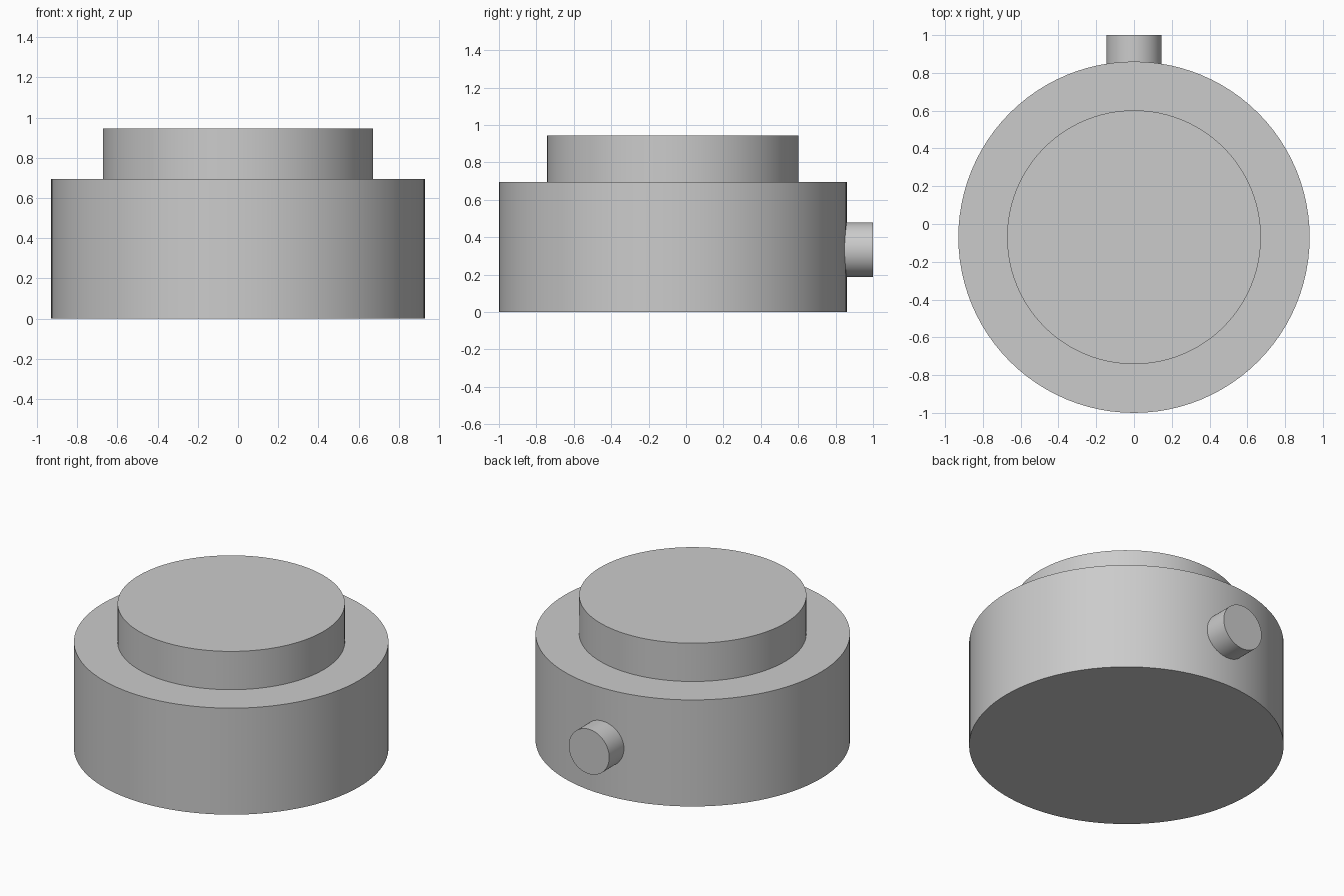
import bpy
import math

if "Cube" in bpy.data.objects:
    bpy.data.objects.remove(bpy.data.objects["Cube"], do_unlink=True)

grey = bpy.data.materials.new("light_grey")
grey.use_nodes = True
colour = (0.6, 0.6, 0.6, 1)
grey.diffuse_color = colour
grey.node_tree.nodes["Principled BSDF"].inputs["Base Color"].default_value = colour

CENTRE_Y = -0.07


def cylinder(name, radius, start, length, along_y=False, sides=96):
    """Capped cylinder whose base centre is at start, running up or backwards."""
    x, y, z = start
    if along_y:
        centre, turn = (x, y + length / 2, z), (math.pi / 2, 0, 0)
    else:
        centre, turn = (x, y, z + length / 2), (0, 0, 0)
    bpy.ops.mesh.primitive_cylinder_add(vertices=sides, radius=radius, depth=length,
                                        location=centre, rotation=turn)
    obj = bpy.context.object
    obj.name = name
    obj.data.materials.append(grey)
    bpy.ops.object.shade_smooth_by_angle(angle=math.radians(30))
    return obj


# Wide drum and the narrower raised disc on top
cylinder("base_drum", 0.93, (0, CENTRE_Y, 0), 0.695)
cylinder("top_disc", 0.672, (0, CENTRE_Y, 0.695), 0.25)

# Round stub sticking out of the back, rooted inside the drum
cylinder("back_stub", 0.146, (0, 0.75, 0.333), 0.25, along_y=True, sides=64)
